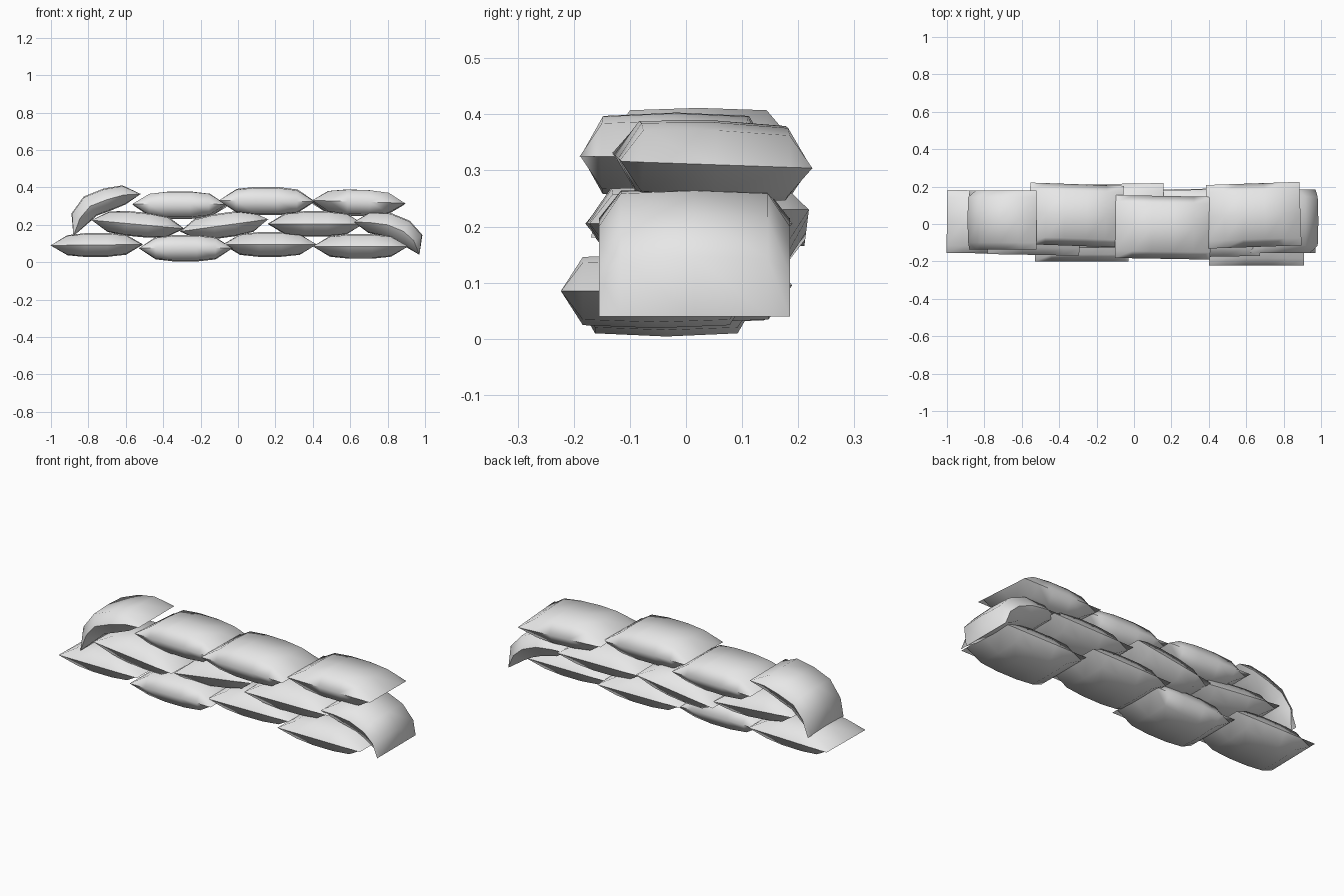
import bpy, bmesh, math
from mathutils import Vector, Matrix

cube = bpy.data.objects.get("Cube")
if cube:
    bpy.data.objects.remove(cube, do_unlink=True)

cloth = bpy.data.materials.new("grey_sackcloth")
cloth.use_nodes = True
cloth.diffuse_color = (0.8, 0.8, 0.8, 1)
cloth.node_tree.nodes["Principled BSDF"].inputs["Base Color"].default_value = (0.8, 0.8, 0.8, 1)

# Pillow section: position along / across the bag, and fullness there
ALONG = [0, 0.18, 0.38, 0.62, 0.82, 1]
FULL_ALONG = [0, 0.84, 1, 1, 0.84, 0]
ACROSS = [-1, -0.77, 0, 0.77, 1]
FULL_ACROSS = [0, 0.92, 1, 0.92, 0]


def bag(name, path, y, half_width=0.172, half_height=0.071, yaw=0, roll=0):
    """Sweep a pillow with a flat seam along a centre line of (x, z) points."""
    if len(path) == 2:
        a, b = Vector(path[0]), Vector(path[1])
        path = [a.lerp(b, t) for t in ALONG]
    path = [Vector(p) for p in path]
    last, side = len(path) - 1, len(ACROSS) - 1
    middle = sum((Vector((p.x, y, p.y)) for p in path), Vector()) / len(path)
    turn = Matrix.Rotation(math.radians(yaw), 3, 'Z') @ Matrix.Rotation(math.radians(roll), 3, 'X')
    bm = bmesh.new()
    verts = {}

    def vert(i, j, s):
        seam = i in (0, last) or j in (0, side)
        key = (i, j, 0 if seam else s)
        if key not in verts:
            d = (path[min(i + 1, last)] - path[max(i - 1, 0)]).normalized()
            h = key[2] * half_height * FULL_ALONG[i] * FULL_ACROSS[j]
            p = path[i] + Vector((-d.y, d.x)) * h
            co = Vector((p.x, y + ACROSS[j] * half_width, p.y))
            verts[key] = bm.verts.new(middle + turn @ (co - middle))
        return verts[key]

    for s in (1, -1):
        for i in range(last):
            for j in range(side):
                bm.faces.new([vert(i, j, s), vert(i + 1, j, s),
                              vert(i + 1, j + 1, s), vert(i, j + 1, s)])
    bmesh.ops.recalc_face_normals(bm, faces=bm.faces)
    mesh = bpy.data.meshes.new(name)
    bm.to_mesh(mesh)
    bm.free()
    mesh.materials.append(cloth)
    obj = bpy.data.objects.new(name, mesh)
    bpy.context.collection.objects.link(obj)
    bpy.ops.object.select_all(action='DESELECT')
    obj.select_set(True)
    bpy.context.view_layer.objects.active = obj
    bpy.ops.object.shade_smooth_by_angle(angle=math.radians(65))


# Bottom course
bag("bottom_bag_1", [(-1, 0.09), (-0.51, 0.095)], 0.01, 0.168, 0.064, yaw=-1)
bag("bottom_bag_2", [(-0.53, 0.075), (-0.03, 0.075)], -0.035, 0.165, 0.071)
bag("bottom_bag_3", [(-0.08, 0.095), (0.42, 0.095)], 0.015, 0.17, 0.066, yaw=1)
bag("bottom_bag_4", [(0.4, 0.085), (0.91, 0.085)], -0.053, 0.17, 0.066)

# Middle course, ending in a bag that droops over the end
bag("middle_bag_1", [(-0.78, 0.225), (-0.29, 0.18)], 0.005, 0.17, 0.066, yaw=-1)
bag("middle_bag_2", [(-0.31, 0.165), (0.16, 0.23)], 0.045, 0.17, 0.066, yaw=1)
bag("middle_bag_3", [(0.16, 0.205), (0.67, 0.205)], 0.005, 0.18, 0.068, yaw=1)
bag("middle_bag_drooping", [(0.62, 0.215), (0.7, 0.213), (0.8, 0.2), (0.885, 0.165),
                            (0.94, 0.115), (0.97, 0.04)], 0.015, 0.17, 0.066)

# Top course, starting with a bag that droops over the other end
bag("top_bag_drooping", [(-0.88, 0.14), (-0.845, 0.235), (-0.79, 0.3), (-0.7, 0.335),
                         (-0.61, 0.36), (-0.52, 0.365)], 0.022, 0.158, 0.062)
bag("top_bag_2", [(-0.56, 0.305), (-0.06, 0.305)], 0.048, 0.165, 0.073, yaw=-2, roll=-2)
bag("top_bag_3", [(-0.1, 0.33), (0.41, 0.325)], -0.018, 0.168, 0.075, yaw=-1)
bag("top_bag_4", [(0.39, 0.325), (0.89, 0.31)], 0.047, 0.17, 0.07, yaw=2, roll=-2)
